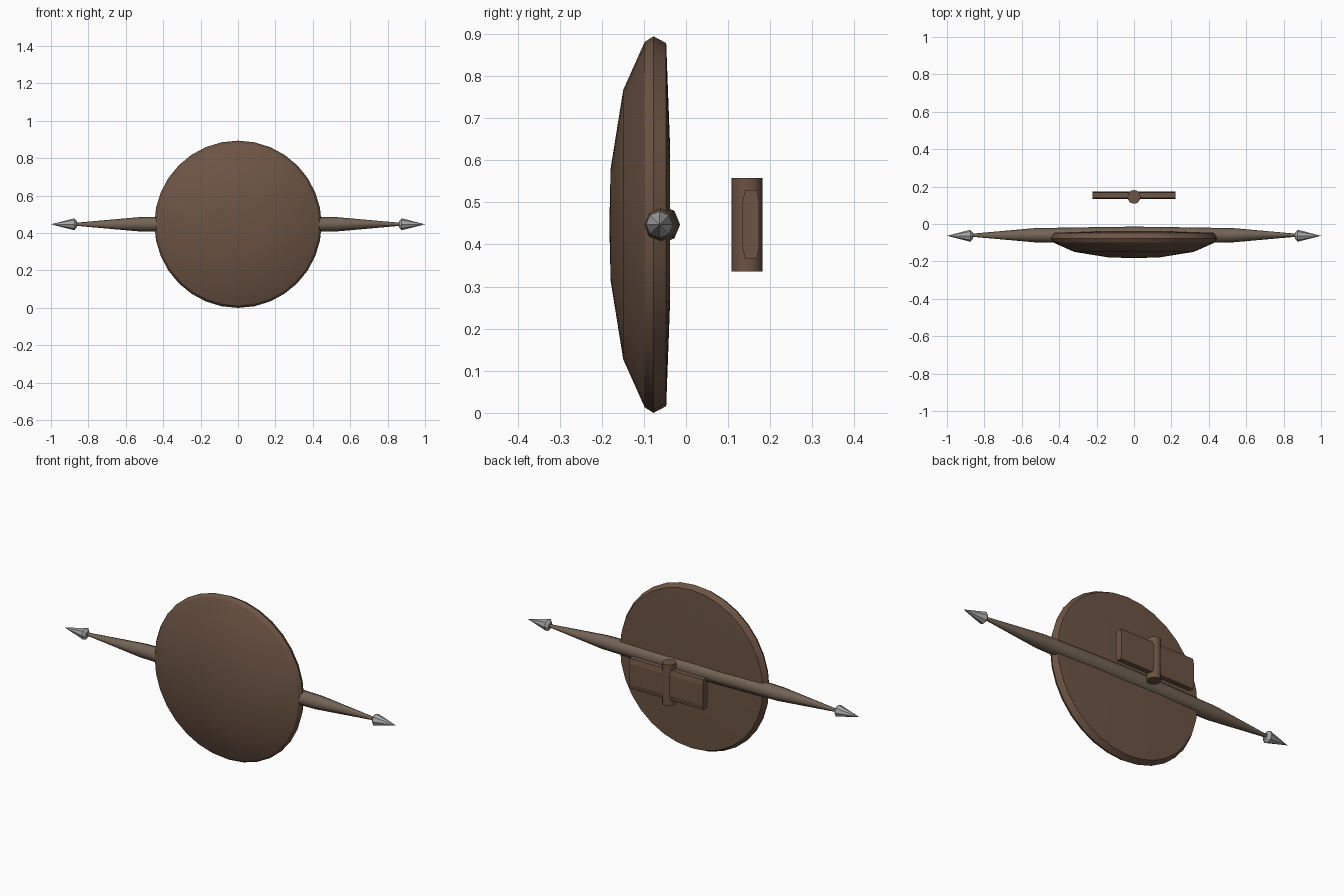
import bpy, bmesh, math
from mathutils import Matrix, Vector

if "Cube" in bpy.data.objects:
    bpy.data.objects.remove(bpy.data.objects["Cube"])

CZ = 0.4495  # height of the shield centre


def material(name, rgb):
    m = bpy.data.materials.new(name)
    m.diffuse_color = (*rgb, 1)
    m.use_nodes = True
    m.node_tree.nodes["Principled BSDF"].inputs["Base Color"].default_value = m.diffuse_color
    return m


WOOD = material("wood", (0.15, 0.088, 0.058))
SHAFT = material("shaft_wood", (0.17, 0.125, 0.092))
STEEL = material("steel", (0.38, 0.38, 0.39))


def finish(bm, name, mat, angle=None):
    bmesh.ops.remove_doubles(bm, verts=bm.verts, dist=1e-5)
    bmesh.ops.recalc_face_normals(bm, faces=bm.faces)
    me = bpy.data.meshes.new(name)
    bm.to_mesh(me)
    bm.free()
    me.materials.append(mat)
    ob = bpy.data.objects.new(name, me)
    bpy.context.collection.objects.link(ob)
    if angle:
        bpy.ops.object.select_all(action='DESELECT')
        ob.select_set(True)
        bpy.context.view_layer.objects.active = ob
        bpy.ops.object.shade_smooth_by_angle(angle=math.radians(angle))
    return ob


def lathe(name, profile, sides, axis, centre, mat, angle=None, squash=(1, 1, 1)):
    """Sweep (position along axis, radius) rings about an axis; zero radius makes a point."""
    bm = bmesh.new()
    d = Vector(axis)
    u = Vector((0, 1, 0)) if abs(d.y) < 0.5 else Vector((1, 0, 0))
    v = d.cross(u)
    rings = []
    for t, r in profile:
        ring = []
        for i in range(sides if r else 1):
            a = 2 * math.pi * i / sides
            p = d * t + (u * math.cos(a) + v * math.sin(a)) * r
            ring.append(bm.verts.new(Vector(centre) + p * Vector(squash)))
        rings.append(ring)
    for a, b in zip(rings, rings[1:]):
        for i in range(sides):
            j = (i + 1) % sides
            quad = [a[i % len(a)], a[j % len(a)], b[j % len(b)], b[i % len(b)]]
            bm.faces.new(list(dict.fromkeys(quad)))
    for ring in (rings[0], rings[-1]):
        if len(ring) > 2:
            bm.faces.new(ring)
    return finish(bm, name, mat, angle)


# Domed shield with a bevelled rim and nearly flat back
lathe("shield_disc",
      [(-0.182, 0), (-0.179, 0.133), (-0.149, 0.32), (-0.098, 0.434),
       (-0.077, 0.447), (-0.047, 0.431), (-0.038, 0.19), (-0.038, 0)],
      32, (0, 1, 0), (0, 0, CZ), WOOD, 32)

# Tapered shaft running across behind the shield
half = [(0.88, 0.007), (0.53, 0.038), (0.22, 0.043)]
lathe("shaft", [(-x, r) for x, r in half] + [(0, 0.046)] + half[::-1],
      8, (1, 0, 0), (0, -0.06, CZ), SHAFT, 50)

# Steel spear points at both ends
for side, s in (("left", -1), ("right", 1)):
    lathe("spear_point_" + side,
          [(0.862, 0.017), (0.875, 0.032), (1.0, 0)],
          8, (s, 0, 0), (0, -0.063, CZ), STEEL)

# Forearm plate: chamfered strip
bm = bmesh.new()
half_profile = [(0.014, 0.082), (0.0195, 0.055)]
section = [(y, z) for y, z in half_profile] + [(y, -z) for y, z in half_profile[::-1]]
section += [(-y, z) for y, z in section[::-1]]
face = bm.faces.new([bm.verts.new((-0.223, 0.154 + y, CZ + z)) for y, z in section])
ext = bmesh.ops.extrude_face_region(bm, geom=[face])
bmesh.ops.translate(bm, vec=(0.446, 0, 0),
                    verts=[g for g in ext["geom"] if isinstance(g, bmesh.types.BMVert)])
bmesh.ops.delete(bm, geom=[f for f in bm.faces if f == face], context='FACES_ONLY')
bmesh.ops.holes_fill(bm, edges=bm.edges, sides=0)
finish(bm, "arm_plate", WOOD)

# Upright hand grip
lathe("hand_grip", [(-0.111, 0.037), (0.111, 0.037)], 12, (0, 0, 1),
      (0, 0.145, 0.0), WOOD, 40, (0.94, 1, 1)).location.z = CZ

# Rest the model on the ground
bpy.context.view_layer.update()
low = min((o.matrix_world @ v.co).z for o in bpy.context.scene.objects for v in o.data.vertices)
for o in bpy.context.scene.objects:
    o.location.z -= low
